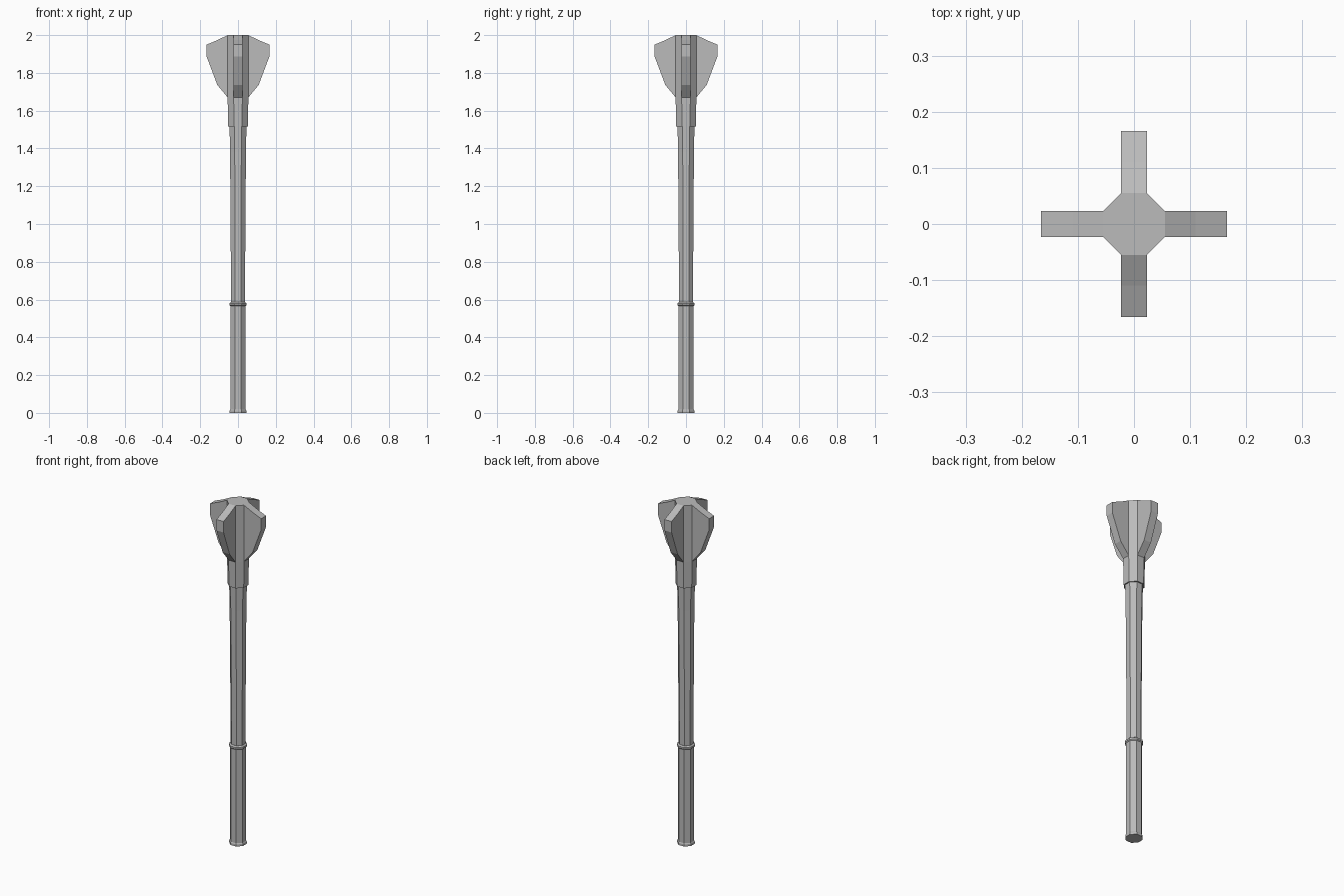
import bpy, bmesh, math
from mathutils import Matrix

cube = bpy.data.objects.get("Cube")
if cube:
    bpy.data.objects.remove(cube, do_unlink=True)

steel = bpy.data.materials.new("grey steel")
steel.use_nodes = True
GREY = (0.5, 0.5, 0.5, 1)
steel.diffuse_color = GREY
steel.node_tree.nodes["Principled BSDF"].inputs["Base Color"].default_value = GREY


def make_object(name, bm):
    bmesh.ops.recalc_face_normals(bm, faces=bm.faces)
    mesh = bpy.data.meshes.new(name)
    bm.to_mesh(mesh)
    bm.free()
    mesh.materials.append(steel)
    obj = bpy.data.objects.new(name, mesh)
    bpy.context.collection.objects.link(obj)
    return obj


def octagon_column(name, profile):
    """Eight-sided column; profile holds (half width across flats, height)."""
    bm = bmesh.new()
    rings = []
    for half, z in profile:
        r = half / math.cos(math.pi / 8)
        angles = [(i + 0.5) * math.pi / 4 for i in range(8)]
        rings.append([bm.verts.new((r * math.cos(a), r * math.sin(a), z)) for a in angles])
    for low, high in zip(rings, rings[1:]):
        for i in range(8):
            j = (i + 1) % 8
            bm.faces.new((low[i], low[j], high[j], high[i]))
    bm.faces.new(rings[0])
    bm.faces.new(rings[-1])
    return make_object(name, bm)


def flange(name, angle):
    """Flat blade extruded from its outline and turned about the shaft."""
    outline = [(0.03, 2.0), (0.055, 2.0), (0.11, 1.973), (0.166, 1.95),
               (0.166, 1.886), (0.11, 1.737), (0.055, 1.67), (0.03, 1.67)]
    half = 0.055 * math.tan(math.pi / 8)
    bm = bmesh.new()
    face = bm.faces.new([bm.verts.new((x, -half, z)) for x, z in outline])
    grown = bmesh.ops.extrude_face_region(bm, geom=[face])["geom"]
    moved = [g for g in grown if isinstance(g, bmesh.types.BMVert)]
    bmesh.ops.translate(bm, verts=moved, vec=(0, 2 * half, 0))
    bmesh.ops.rotate(bm, verts=bm.verts, matrix=Matrix.Rotation(angle, 3, "Z"))
    return make_object(name, bm)


# Handle, shaft and collars
octagon_column("pommel_rim", [(0.044, 0), (0.044, 0.012), (0.041, 0.018)])
octagon_column("grip", [(0.041, 0.01), (0.041, 0.575)])
octagon_column("grip_ring", [(0.041, 0.565), (0.046, 0.57), (0.046, 0.58), (0.038, 0.586)])
octagon_column("shaft", [(0.037, 0.575), (0.038, 0.8), (0.042, 1.38), (0.045, 1.53)])

# Head core and its four flanges
octagon_column("head_core", [(0.052, 1.515), (0.055, 1.67), (0.055, 2.0)])
for i, side in enumerate(("left", "back", "right", "front")):
    flange(side + "_flange", i * math.pi / 2)
